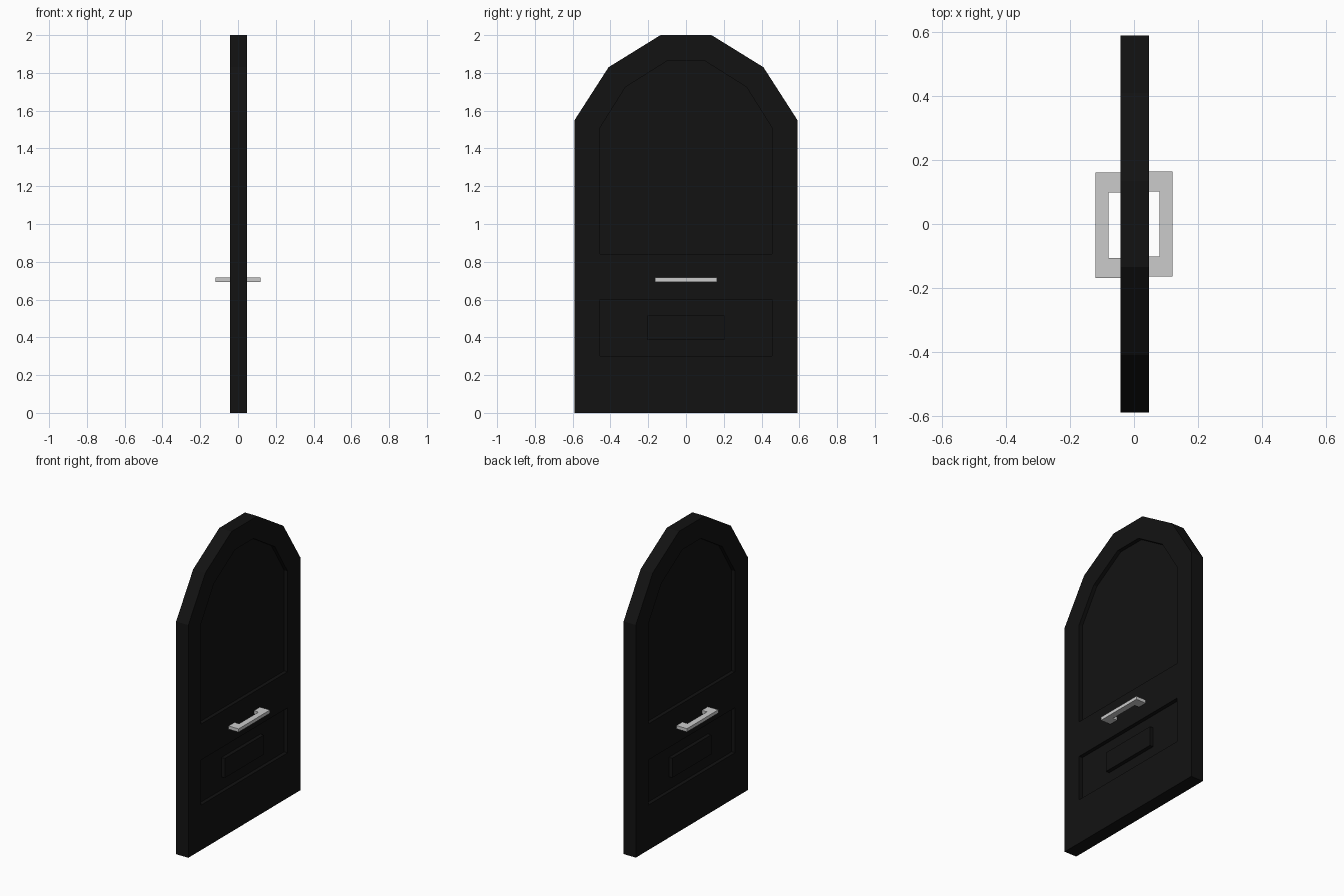
import bpy, bmesh

if "Cube" in bpy.data.objects:
    bpy.data.objects.remove(bpy.data.objects["Cube"])

black = bpy.data.materials.new("black_paint")
black.diffuse_color = (0.006, 0.006, 0.006, 1)
black.use_nodes = True
black.node_tree.nodes["Principled BSDF"].inputs["Base Color"].default_value = black.diffuse_color

X0, X1 = -0.043, 0.047   # door faces
DEPTH = 0.025            # panel recess depth


def prism(name, pts, direction, place, mat=None):
    """Extrude a closed 2D profile; place() maps profile points to 3D."""
    bm = bmesh.new()
    face = bm.faces.new([bm.verts.new(place(*p)) for p in pts])
    ext = bmesh.ops.extrude_face_region(bm, geom=[face])
    moved = [g for g in ext["geom"] if isinstance(g, bmesh.types.BMVert)]
    bmesh.ops.translate(bm, verts=moved, vec=direction)
    bmesh.ops.recalc_face_normals(bm, faces=bm.faces)
    me = bpy.data.meshes.new(name)
    bm.to_mesh(me)
    bm.free()
    ob = bpy.data.objects.new(name, me)
    bpy.context.collection.objects.link(ob)
    if mat:
        me.materials.append(mat)
    return ob


def slab(name, half, x0, x1, mat=black):
    """Symmetric yz outline from its +y half, spanning x0..x1."""
    pts = half + [(-y, z) for y, z in reversed(half)]
    return prism(name, pts, (x1 - x0, 0, 0), lambda y, z: (x0, y, z), mat)


# Door leaf with faceted arch
door = slab("door_leaf", [(0.59, 0), (0.59, 1.55), (0.41, 1.83), (0.135, 2.0)], X0, X1)

# Recessed panels on both faces
arch = [(0.455, 0.84), (0.455, 1.51), (0.32, 1.725), (0.097, 1.865)]
lower = [(0.455, 0.30), (0.455, 0.60)]
for side, a, b in (("left", X0 - 0.05, X0 + DEPTH), ("right", X1 - DEPTH, X1 + 0.05)):
    for part, half in (("arch", arch), ("lower", lower)):
        cutter = slab(f"{part}_cutter_{side}", half, a, b)
        cutter.hide_render = True
        cutter.hide_viewport = True
        mod = door.modifiers.new(cutter.name, "BOOLEAN")
        mod.operation = "DIFFERENCE"
        mod.solver = "EXACT"
        mod.object = cutter

# Raised block inside each lower panel
block = [(0.205, 0.385), (0.205, 0.515)]
slab("raised_block_left", block, X0, X0 + DEPTH + 0.005)
slab("raised_block_right", block, X1 - DEPTH - 0.005, X1)

# Pull handles, one on each face
for side, s, face, shift in (("left", -1, -X0, -0.004), ("right", 1, X1, 0)):
    root, inner, outer = face - 0.005, 0.08, 0.12
    u = [(root, 0.165), (outer, 0.165), (outer, -0.165), (root, -0.165),
         (root, -0.102), (inner, -0.102), (inner, 0.102), (root, 0.102)]
    prism(f"handle_{side}", u, (0, 0, 0.022),
          lambda x, y: (s * x, y + shift, 0.694))
